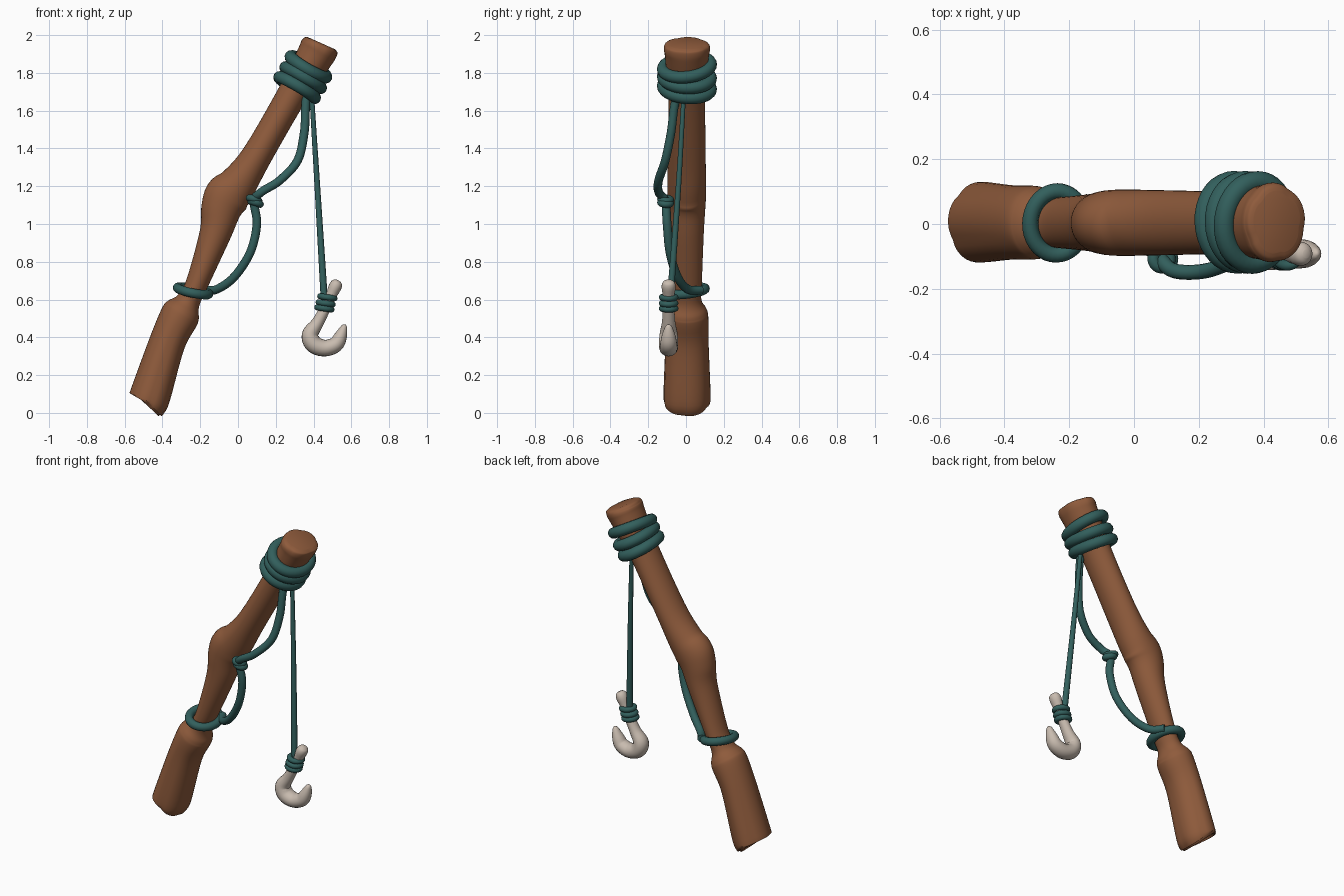
import bpy, bmesh, math
from mathutils import Vector

if "Cube" in bpy.data.objects:
    bpy.data.objects.remove(bpy.data.objects["Cube"])


def material(name, rgb):
    m = bpy.data.materials.new(name)
    m.diffuse_color = (*rgb, 1)
    m.use_nodes = True
    m.node_tree.nodes["Principled BSDF"].inputs["Base Color"].default_value = m.diffuse_color
    return m


WOOD = material("brown wood", (0.275, 0.105, 0.045))
ROPE = material("teal rope", (0.032, 0.115, 0.108))
BONE = material("pale bone", (0.58, 0.50, 0.43))


def smooth_path(keys, steps):
    """Catmull-Rom resampling of tuples of any length."""
    out, n = [], len(keys)
    for i in range(n - 1):
        a, b, c, d = (keys[min(max(j, 0), n - 1)] for j in (i - 1, i, i + 1, i + 2))
        for s in range(steps):
            t = s / steps
            out.append([0.5 * (2 * q + (r - p) * t + (2 * p - 5 * q + 4 * r - w) * t * t
                               + (3 * q - p - 3 * r + w) * t ** 3)
                        for p, q, r, w in zip(a, b, c, d)])
    out.append(list(keys[-1]))
    return out


def loft(name, rows, mat, sides=14, closed=False, lobes=None):
    """Sweep an ellipse along rows of (x, y, z, radius, radius along y)."""
    pts = [Vector(r[:3]) for r in rows]
    n = len(pts)
    bm = bmesh.new()
    rings, v = [], Vector((0, 1, 0))
    for i, p in enumerate(pts):
        if closed:
            t = pts[(i + 1) % n] - pts[i - 1]
        else:
            t = pts[min(i + 1, n - 1)] - pts[max(i - 1, 0)]
        t.normalize()
        if abs(v.dot(t)) > 0.95:
            v = Vector((0.4, 0.2, 1))
        v = (v - t * v.dot(t)).normalized()
        u = v.cross(t)
        ring = []
        for k in range(sides):
            a = math.tau * k / sides
            f = lobes(i / (n - 1), a) if lobes else 1
            ring.append(bm.verts.new(p + u * math.cos(a) * rows[i][3] * f
                                     + v * math.sin(a) * rows[i][4] * f))
        rings.append(ring)
    for i in range(n if closed else n - 1):
        r0, r1 = rings[i], rings[(i + 1) % n]
        for k in range(sides):
            j = (k + 1) % sides
            bm.faces.new((r0[k], r0[j], r1[j], r1[k]))
    if not closed:
        bm.faces.new(rings[0])
        bm.faces.new(rings[-1])
    bmesh.ops.recalc_face_normals(bm, faces=bm.faces)
    me = bpy.data.meshes.new(name)
    bm.to_mesh(me)
    bm.free()
    me.materials.append(mat)
    ob = bpy.data.objects.new(name, me)
    bpy.context.collection.objects.link(ob)
    bpy.context.view_layer.objects.active = ob
    ob.select_set(True)
    bpy.ops.object.shade_smooth_by_angle(angle=math.radians(50))
    ob.select_set(False)
    return ob


def coil(name, centre, axis, ra, ry, tube, tilt=0.0):
    """Closed rope ring around an axis lying mostly in the xz plane."""
    c, w = Vector(centre), Vector(axis).normalized()
    y = Vector((0, 1, 0))
    y = (y - w * y.dot(w)).normalized()
    u = y.cross(w)
    rows = []
    for k in range(36):
        a = math.tau * k / 36
        p = c + u * ra * math.cos(a) + y * ry * math.sin(a) + w * tilt * math.sin(a)
        rows.append((*p, tube, tube))
    return loft(name, rows, ROPE, 12, True)


# Wooden pole: x, z, in-plane radius, y radius
pole = [(-0.487, 0.045, 0.085, 0.100), (-0.480, 0.055, 0.102, 0.118),
        (-0.463, 0.095, 0.108, 0.125), (-0.375, 0.37, 0.096, 0.115),
        (-0.312, 0.505, 0.103, 0.114), (-0.290, 0.545, 0.095, 0.105),
        (-0.262, 0.595, 0.064, 0.078), (-0.215, 0.69, 0.060, 0.080),
        (-0.120, 0.95, 0.084, 0.090), (-0.088, 1.08, 0.108, 0.098),
        (-0.055, 1.15, 0.120, 0.102), (0.005, 1.22, 0.100, 0.102),
        (0.105, 1.37, 0.080, 0.100), (0.290, 1.69, 0.080, 0.098),
        (0.400, 1.875, 0.097, 0.115), (0.428, 1.925, 0.102, 0.123),
        (0.438, 1.948, 0.096, 0.116), (0.442, 1.957, 0.078, 0.096)]


def end_lobes(t, a):
    """Rounded lobes with narrow grooves, only near both cut ends."""
    fade = max(0.0, 1 - t / 0.25, 1 - (1 - t) / 0.2)
    return 1 + 0.13 * fade * (abs(math.sin(2.5 * a + 0.5)) ** 0.5 - 0.85)


loft("wooden_pole", smooth_path([(x, 0.004, z, r, ry) for x, z, r, ry in pole], 5),
     WOOD, 40, lobes=end_lobes)

# Rope wound round the top of the pole
for i, (x, z, tilt) in enumerate([(0.373, 1.832, 0.015), (0.345, 1.775, -0.005),
                                  (0.313, 1.722, -0.01)]):
    coil(f"top_coil_{i + 1}", (x, 0.005, z), (0.5, 0, 0.86), 0.108, 0.126, 0.033, tilt)

# Loose loop near the handle
coil("handle_loop", (-0.238, 0.003, 0.646), (0.2, 0, 0.98), 0.084, 0.098, 0.025, 0.012)

# Slack rope hanging between the coils and the loop
slack = [(0.36, -0.05, 1.68), (0.357, -0.065, 1.60), (0.35, -0.08, 1.48),
         (0.315, -0.11, 1.335), (0.22, -0.145, 1.23), (0.125, -0.145, 1.17),
         (0.085, -0.11, 1.12), (0.10, -0.10, 1.0), (0.065, -0.085, 0.85),
         (-0.02, -0.045, 0.72), (-0.11, 0.01, 0.655), (-0.165, 0.08, 0.65)]
loft("slack_rope", smooth_path([(*p, 0.023, 0.023) for p in slack], 6), ROPE)

# Knot in the slack rope
for i, (dx, dz) in enumerate([(0, 0.008), (0.008, -0.010)]):
    coil(f"slack_knot_{i + 1}", (0.085 + dx, -0.108, 1.122 + dz), (0.3, 0.1, 1),
         0.026, 0.026, 0.019)

# Fishing line, thicker towards the hook
line = [(0.388, -0.01, 1.72, 0.012, 0.012), (0.42, -0.04, 1.2, 0.015, 0.015),
        (0.458, -0.085, 0.58, 0.019, 0.019)]
loft("fishing_line", smooth_path(line, 6), ROPE, 10)

# Bone hook: x, z, radius
hook = [(0.533, 0.700, 0.012), (0.527, 0.690, 0.028), (0.513, 0.665, 0.034),
        (0.488, 0.61, 0.027), (0.455, 0.54, 0.029), (0.420, 0.475, 0.033),
        (0.382, 0.415, 0.044), (0.402, 0.363, 0.047), (0.460, 0.343, 0.044),
        (0.517, 0.362, 0.041), (0.543, 0.405, 0.034), (0.562, 0.455, 0.017),
        (0.567, 0.468, 0.004)]
loft("bone_hook", smooth_path([(x, -0.092, z, r, r * 1.1) for x, z, r in hook], 5), BONE, 18)

# Rope wound round the hook shank
for i, (x, z) in enumerate([(0.473, 0.612), (0.464, 0.580), (0.457, 0.553)]):
    coil(f"hook_coil_{i + 1}", (x, -0.092, z), (0.15, 0, 1), 0.038, 0.036, 0.016)
